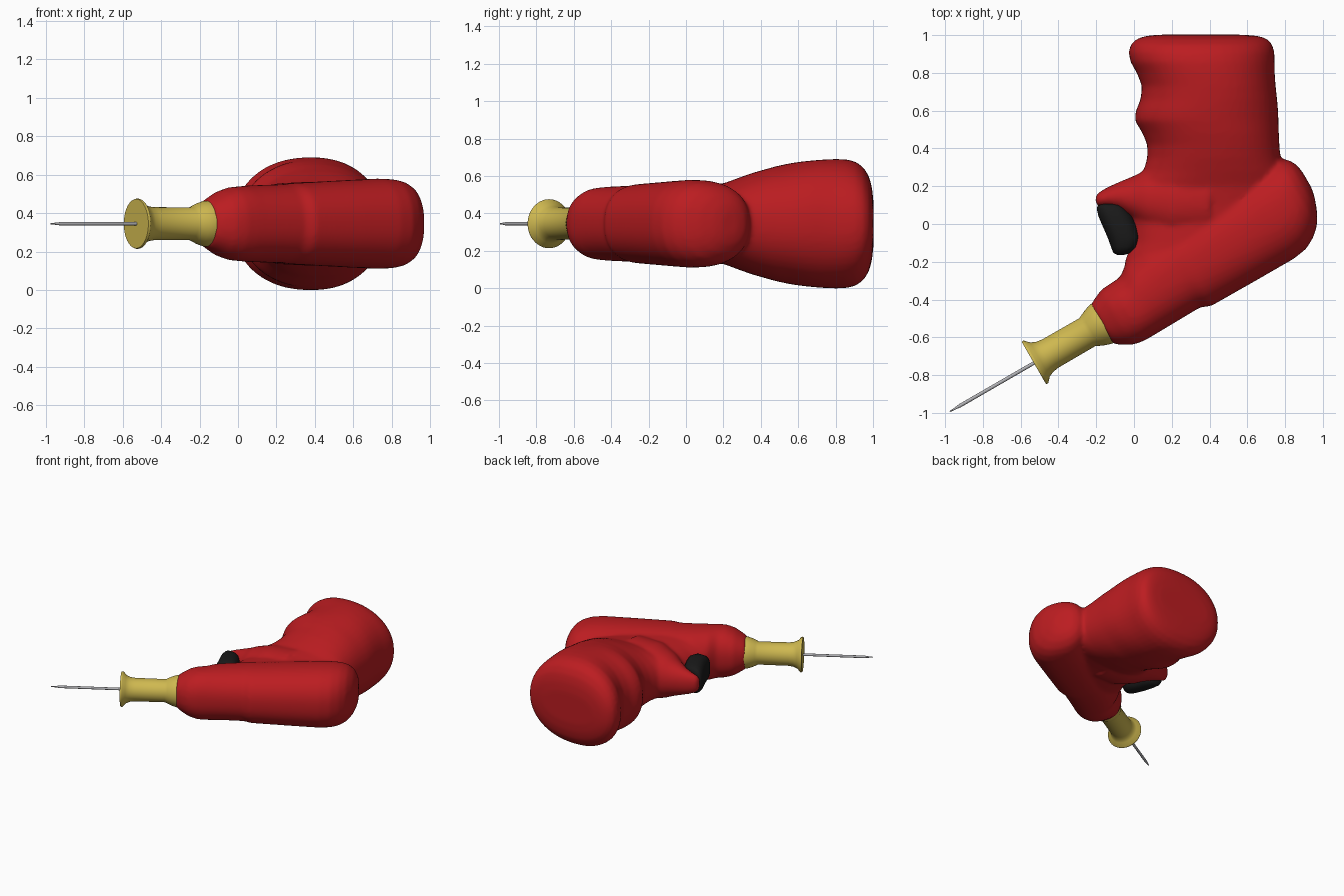
import bpy, bmesh, math
from mathutils import Vector

MID = 0.345                      # height of the symmetry plane
TIP = (-0.97, -0.99)             # needle tip, start of the tool axis
AXIS = math.radians(30)


def material(name, rgb):
    m = bpy.data.materials.new(name)
    m.diffuse_color = (*rgb, 1)
    return m


def loft(bm, origin, angle, sections, power=2.3, n=48):
    """Superellipse rings: (distance, side_min, side_max, half_height)."""
    c, s = math.cos(angle), math.sin(angle)
    rings = []
    for d, lo, hi, h in sections:
        ring = []
        for i in range(n):
            a = 2 * math.pi * i / n
            u, v = [math.copysign(abs(f) ** (2 / power), f) for f in (math.cos(a), math.sin(a))]
            t = (lo + hi) / 2 + u * (hi - lo) / 2
            ring.append(bm.verts.new((origin[0] + d * c - t * s,
                                      origin[1] + d * s + t * c, MID + h * v)))
        rings.append(ring)
    for a, b in zip(rings, rings[1:]):
        for i in range(n):
            j = (i + 1) % n
            bm.faces.new((a[i], a[j], b[j], b[i]))
    bm.faces.new(rings[0][::-1])
    bm.faces.new(rings[-1])


def finish(bm, name, mat, angle=40):
    bmesh.ops.recalc_face_normals(bm, faces=bm.faces)
    me = bpy.data.meshes.new(name)
    bm.to_mesh(me)
    bm.free()
    ob = bpy.data.objects.new(name, me)
    bpy.context.collection.objects.link(ob)
    if mat:
        me.materials.append(mat)
    me.shade_smooth()
    if angle:
        me.set_sharp_from_angle(angle=math.radians(angle))
    return ob


def upright(rows):
    """Turn (y, x_left, x_right, half_height) rows into loft sections along y."""
    return [(y, -r, -l, h) for y, l, r, h in rows]


red = material("red_shell", (0.50, 0.012, 0.015))
yellow = material("yellow_chuck", (0.62, 0.48, 0.08))
black = material("black_trigger", (0.01, 0.01, 0.01))

# Housing: motor barrel, handle, neck and trigger hook fused into one shell
bm = bmesh.new()
loft(bm, TIP, AXIS, [
    (0.92, -0.120, 0.115, 0.115), (0.96, -0.150, 0.135, 0.140), (1.01, -0.178, 0.158, 0.170),
    (1.07, -0.190, 0.162, 0.190), (1.13, -0.190, 0.165, 0.195), (1.19, -0.189, 0.210, 0.199),
    (1.30, -0.187, 0.240, 0.202), (1.42, -0.185, 0.250, 0.206), (1.47, -0.208, 0.255, 0.212),
    (1.75, -0.210, 0.270, 0.225), (1.98, -0.210, 0.285, 0.235), (2.06, -0.197, 0.290, 0.232),
    (2.12, -0.165, 0.290, 0.222), (2.17, -0.120, 0.285, 0.200), (2.21, -0.050, 0.260, 0.160),
    (2.235, 0.020, 0.220, 0.110), (2.245, 0.070, 0.170, 0.06)])
loft(bm, (0, 0), math.pi / 2, upright([
    (-0.30, -0.02, 0.45, 0.16), (-0.20, -0.05, 0.60, 0.18), (-0.10, -0.01, 0.70, 0.19),
    (0.00, -0.01, 0.78, 0.19), (0.10, -0.03, 0.80, 0.20), (0.20, 0.00, 0.80, 0.215),
    (0.28, 0.05, 0.79, 0.245), (0.35, 0.07, 0.775, 0.270), (0.42, 0.07, 0.770, 0.290),
    (0.48, 0.045, 0.767, 0.307), (0.55, 0.003, 0.765, 0.322), (0.60, 0.010, 0.763, 0.330),
    (0.66, 0.035, 0.758, 0.337), (0.73, 0.042, 0.750, 0.343), (0.80, 0.015, 0.745, 0.346),
    (0.86, -0.020, 0.745, 0.344), (0.91, -0.028, 0.743, 0.330), (0.95, -0.018, 0.732, 0.300),
    (0.98, 0.015, 0.705, 0.250), (0.995, 0.06, 0.66, 0.19), (1.002, 0.13, 0.58, 0.12)]), 2.2)
loft(bm, (0, 0), 0, [
    (-0.205, 0.115, 0.145, 0.035), (-0.19, 0.09, 0.165, 0.065), (-0.14, 0.09, 0.195, 0.085),
    (-0.08, 0.07, 0.222, 0.105), (0.0, 0.02, 0.255, 0.135), (0.06, -0.03, 0.285, 0.165),
    (0.20, -0.1, 0.33, 0.21), (0.40, -0.1, 0.36, 0.22)], 2.1)
housing = finish(bm, "housing", red, None)
remesh = housing.modifiers.new("fuse", 'REMESH')
remesh.mode = 'VOXEL'
remesh.voxel_size = 0.013
remesh.use_smooth_shade = True
smooth = housing.modifiers.new("blend", 'SMOOTH')
smooth.factor = 0.5
smooth.iterations = 10

# Trigger
bm = bmesh.new()
loft(bm, (0, 0), math.pi / 2, upright([
    (-0.163, -0.09, -0.05, 0.05), (-0.152, -0.11, -0.015, 0.09), (-0.12, -0.122, 0.025, 0.110),
    (-0.07, -0.140, 0.040, 0.118), (-0.02, -0.162, 0.022, 0.118), (0.04, -0.188, -0.005, 0.112),
    (0.08, -0.197, -0.035, 0.105), (0.098, -0.192, -0.055, 0.095), (0.106, -0.17, -0.08, 0.07)]), 2.6)
finish(bm, "trigger", black, 60)

# Chuck: round profile with a thin front flange and a flared rear collar
bm = bmesh.new()
loft(bm, TIP, AXIS, [(s, -r, r, r) for s, r in [
    (0.508, 0.128), (0.516, 0.131), (0.522, 0.129), (0.545, 0.104), (0.575, 0.091), (0.61, 0.086),
    (0.835, 0.085), (0.855, 0.095), (0.885, 0.108), (0.92, 0.119), (0.95, 0.119)]], 2, 64)
finish(bm, "chuck", yellow)

# Needle bit with a narrower tip
bm = bmesh.new()
loft(bm, TIP, AXIS, [(s, -r, r, r) for s, r in [
    (-0.006, 0.003), (0.04, 0.007), (0.055, 0.0095), (0.53, 0.0095)]], 2, 16)
finish(bm, "needle_bit", material("steel", (0.45, 0.45, 0.47)))
